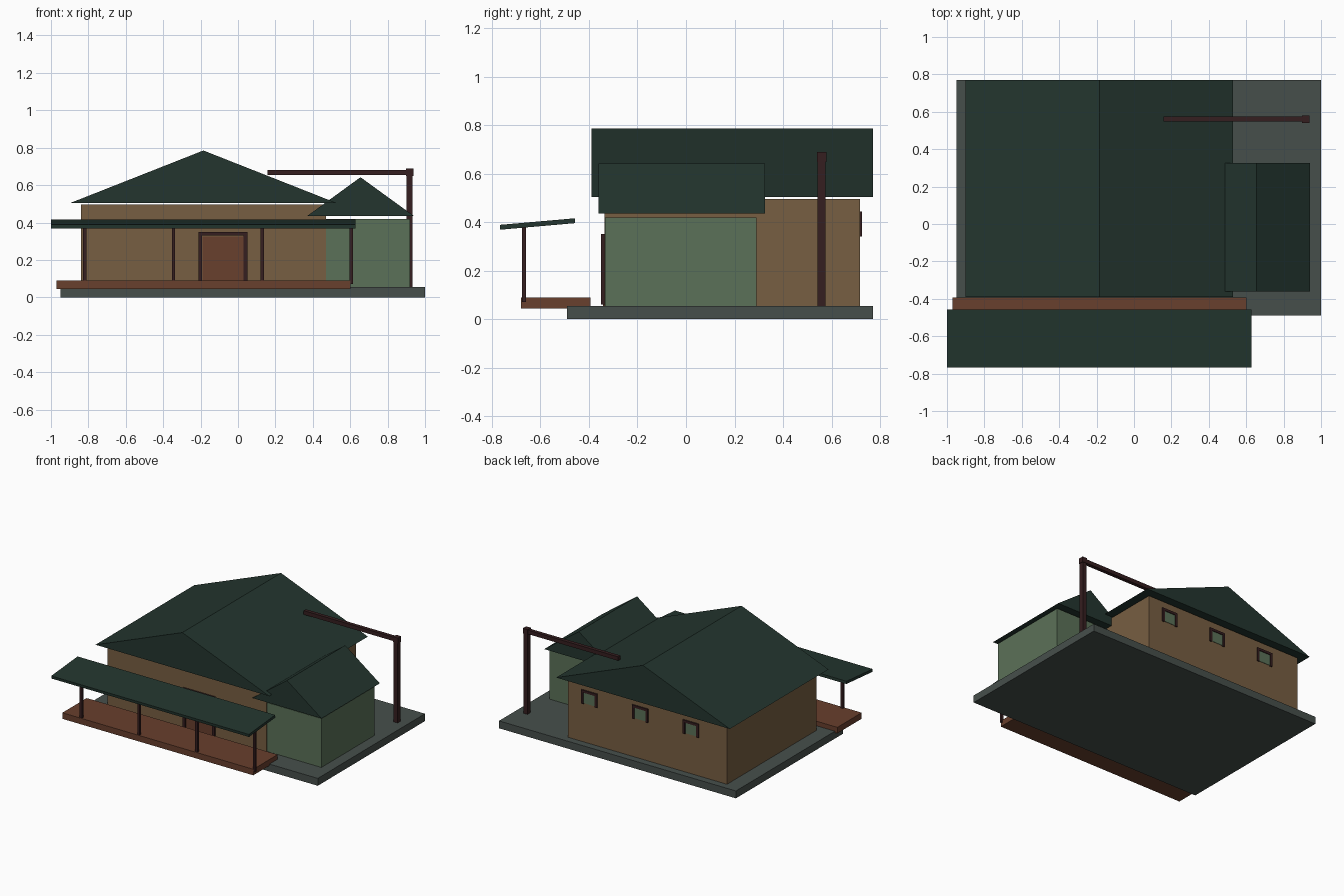
import bpy
import math

cube = bpy.data.objects.get("Cube")
if cube:
    bpy.data.objects.remove(cube, do_unlink=True)


def material(name, rgb):
    m = bpy.data.materials.new(name)
    m.use_nodes = True
    m.diffuse_color = (*rgb, 1)
    m.node_tree.nodes["Principled BSDF"].inputs["Base Color"].default_value = (*rgb, 1)
    return m


roof_green = material("roof green", (0.017, 0.036, 0.028))
wall_brown = material("wall brown", (0.185, 0.113, 0.054))
sage = material("sage green", (0.105, 0.165, 0.098))
stone = material("stone grey", (0.062, 0.078, 0.071))
red_wood = material("red wood", (0.14, 0.05, 0.026))
dark_wood = material("dark wood", (0.036, 0.013, 0.014))


def mesh_object(name, verts, faces, mat):
    mesh = bpy.data.meshes.new(name)
    mesh.from_pydata(verts, [], faces)
    mesh.materials.append(mat)
    obj = bpy.data.objects.new(name, mesh)
    bpy.context.collection.objects.link(obj)
    return obj


def box(name, xs, ys, zs, mat):
    """Box spanning the given ranges, with its origin at its centre."""
    c = [sum(r) / 2 for r in (xs, ys, zs)]
    verts = [(x - c[0], y - c[1], z - c[2]) for x in xs for y in ys for z in zs]
    faces = [(0, 1, 3, 2), (4, 6, 7, 5), (0, 4, 5, 1),
             (2, 3, 7, 6), (0, 2, 6, 4), (1, 5, 7, 3)]
    obj = mesh_object(name, verts, faces, mat)
    obj.location = c
    return obj


def gable_roof(name, xs, ys, eave, ridge):
    """Solid triangular prism with its ridge along y."""
    mid = sum(xs) / 2
    verts = [(x, y, z) for y in ys
             for x, z in ((xs[0], eave), (xs[1], eave), (mid, ridge))]
    faces = [(0, 1, 2), (3, 5, 4), (0, 3, 4, 1), (1, 4, 5, 2), (2, 5, 3, 0)]
    return mesh_object(name, verts, faces, roof_green)


def surround(name, xs, ys, zs, t):
    """Two jambs and a lintel around an opening."""
    box(name + "_jamb_right", (xs[0], xs[0] + t), ys, zs, dark_wood)
    box(name + "_jamb_left", (xs[1] - t, xs[1]), ys, zs, dark_wood)
    box(name + "_lintel", (xs[0] + t, xs[1] - t), ys, (zs[1] - t, zs[1]), dark_wood)


# Foundation and the two building volumes
box("foundation", (-0.95, 1.0), (-0.49, 0.77), (0, 0.055), stone)
box("main_walls", (-0.84, 0.47), (-0.335, 0.717), (0.055, 0.495), wall_brown)
box("annex_walls", (0.39, 0.92), (-0.333, 0.29), (0.055, 0.418), sage)
gable_roof("main_roof", (-0.9, 0.53), (-0.39, 0.77), 0.503, 0.785)
gable_roof("annex_roof", (0.37, 0.94), (-0.36, 0.325), 0.435, 0.642)

# Front door
box("door", (-0.19, 0.03), (-0.342, -0.334), (0.055, 0.325), red_wood)
surround("door", (-0.212, 0.05), (-0.35, -0.335), (0.06, 0.35), 0.02)

# Back windows
for i in range(3):
    x = -0.545 + i * 0.418
    box(f"window_pane_{i}", (x - 0.05, x + 0.05), (0.716, 0.72), (0.345, 0.43), sage)
    surround(f"window_{i}", (x - 0.065, x + 0.065), (0.716, 0.726), (0.34, 0.443), 0.018)

# Porch deck, posts and sloping canopy
box("porch_deck", (-0.97, 0.602), (-0.68, -0.394), (0.044, 0.089), red_wood)
for i in range(4):
    x = -0.82 + i * 0.475
    box(f"porch_post_{i}", (x - 0.009, x + 0.009), (-0.677, -0.66), (0.07, 0.385), dark_wood)
canopy = box("porch_canopy", (-1.0, 0.627), (-0.767, -0.457), (0.382, 0.402), roof_green)
canopy.rotation_euler.x = math.radians(5)

# Tall corner pole with its overhead beam
box("pole", (0.902, 0.934), (0.543, 0.576), (0.055, 0.65), dark_wood)
box("pole_cap", (0.898, 0.938), (0.541, 0.579), (0.648, 0.688), dark_wood)
box("overhead_beam", (0.157, 0.9), (0.547, 0.574), (0.653, 0.682), dark_wood)
